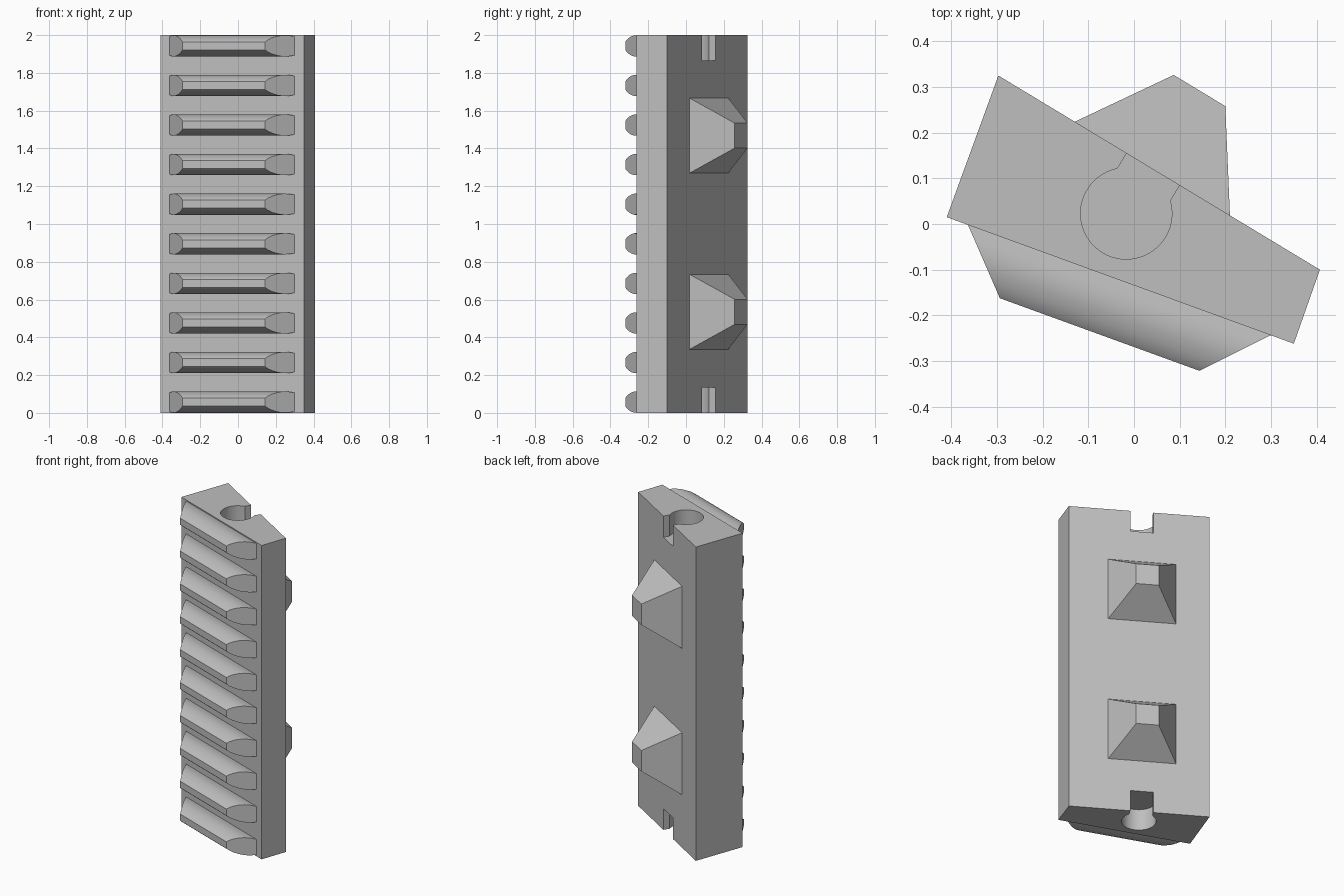
import bpy, bmesh, math
from mathutils import Vector

cube = bpy.data.objects.get("Cube")
if cube:
    bpy.data.objects.remove(cube)

grey = bpy.data.materials.new("plain_grey")
grey.use_nodes = True
grey.diffuse_color = (0.52, 0.52, 0.52, 1)
grey.node_tree.nodes["Principled BSDF"].inputs["Base Color"].default_value = grey.diffuse_color

UP = Vector((0, 0, 1))


def loft(name, ring_a, ring_b):
    """Closed solid between two matching rings of points."""
    bm = bmesh.new()
    a = [bm.verts.new(p) for p in ring_a]
    b = [bm.verts.new(p) for p in ring_b]
    bm.faces.new(a)
    bm.faces.new(b)
    for i in range(len(a)):
        j = (i + 1) % len(a)
        bm.faces.new((a[i], a[j], b[j], b[i]))
    bmesh.ops.recalc_face_normals(bm, faces=bm.faces)
    mesh = bpy.data.meshes.new(name)
    bm.to_mesh(mesh)
    bm.free()
    mesh.materials.append(grey)
    obj = bpy.data.objects.new(name, mesh)
    bpy.context.collection.objects.link(obj)
    return obj


def activate(obj):
    bpy.ops.object.select_all(action='DESELECT')
    obj.select_set(True)
    bpy.context.view_layer.objects.active = obj


def prism(name, outline, z0, z1):
    return loft(name, [(x, y, z0) for x, y in outline], [(x, y, z1) for x, y in outline])


# Wedge-shaped body
body = prism("body", [(-0.41, 0.015), (0.35, -0.262), (0.407, -0.10), (-0.297, 0.325)], 0, 2)

# Back face directions: along it and outward
back_out = Vector((0.517, 0.856, 0))
back_along = Vector((0.856, -0.517, 0))

# Keyhole sockets in both ends, open to the back
hole = Vector((-0.017, 0.023, 0))
radius, half_slot, depth = 0.1, 0.0675, 0.135
start = math.asin(half_slot / radius)
steps = 40
keyhole = [hole + back_out * 0.25 - back_along * half_slot,
           hole + back_out * 0.25 + back_along * half_slot]
for i in range(steps + 1):
    t = start + (math.tau - 2 * start) * i / steps
    keyhole.append(hole + radius * (back_out * math.cos(t) + back_along * math.sin(t)))
outline = [(p.x, p.y) for p in keyhole]

for z0, z1 in ((-0.1, depth), (2 - depth, 2.1)):
    cutter = prism("socket_cutter", outline, z0, z1)
    cutter.hide_render = True
    cut = body.modifiers.new("socket", 'BOOLEAN')
    cut.operation = 'DIFFERENCE'
    cut.solver = 'EXACT'
    cut.object = cutter
    activate(body)
    bpy.ops.object.modifier_apply(modifier=cut.name)
    bpy.data.objects.remove(cutter)
activate(body)
bpy.ops.object.shade_smooth_by_angle(angle=math.radians(30))

# Tapered pegs on the back
peg_base = Vector((0.04, 0.121, 0))


def square(center, half):
    return [center + back_along * half * a + UP * half * b
            for a, b in ((-1, -1), (1, -1), (1, 1), (-1, 1))]


for name, z in (("lower_peg", 0.535), ("upper_peg", 1.468)):
    base = peg_base + UP * z
    loft(name, square(base - back_out * 0.002, 0.2), square(base + back_out * 0.2, 0.066))

# Ten rounded teeth on the front, with ends cut at 45 degrees
front_out = Vector((-0.342, -0.94, 0))
front_along = Vector((0.94, -0.342, 0))
front_dist = 0.126
middle, half_length = 0.012, 0.353
flank = [(0, 0.05), (0.025, 0.055), (0.05, 0.056), (0.075, 0.051),
         (0.098, 0.042), (0.115, 0.032), (0.127, 0.021)]
section = [(d, h) for d, h in flank] + [(d, -h) for d, h in reversed(flank)]


def tooth_end(side, z):
    return [front_out * (front_dist + d)
            + front_along * (middle + side * (half_length - 0.95 * d))
            + UP * (z + h) for d, h in section]


teeth = 10
for i in range(teeth):
    z = 0.057 + i * (2 - 0.114) / (teeth - 1)
    tooth = loft("tooth_%d" % (i + 1), tooth_end(-1, z), tooth_end(1, z))
    activate(tooth)
    bpy.ops.object.shade_smooth_by_angle(angle=math.radians(32))
